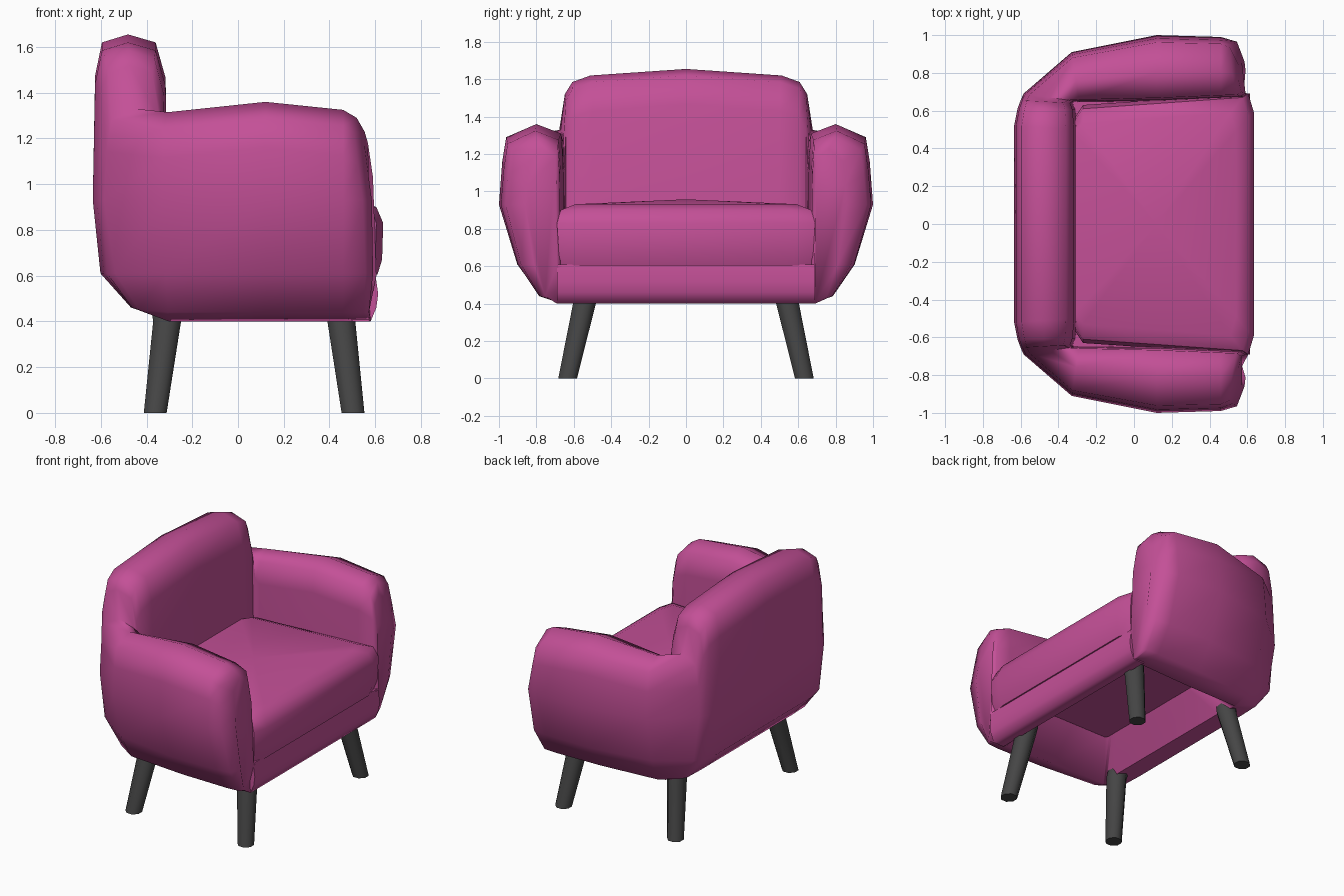
import bpy, bmesh, math
from mathutils import Vector

if "Cube" in bpy.data.objects:
    bpy.data.objects.remove(bpy.data.objects["Cube"])


def material(name, rgb):
    m = bpy.data.materials.new(name)
    m.diffuse_color = (*rgb, 1)
    m.use_nodes = True
    m.node_tree.nodes["Principled BSDF"].inputs["Base Color"].default_value = m.diffuse_color
    return m


PINK = material("pink fabric", (0.55, 0.08, 0.31))
DARK = material("dark grey legs", (0.06, 0.06, 0.06))


def loft(name, rings, mat, angle=50, top=None):
    """Skin closed rings of points, capping both ends (top: optional apex)."""
    bm = bmesh.new()
    vr = [[bm.verts.new(p) for p in r] for r in rings]
    n = len(vr[0])
    for a, b in zip(vr, vr[1:]):
        for i in range(n):
            j = (i + 1) % n
            bm.faces.new((a[i], a[j], b[j], b[i]))
    bm.faces.new(vr[0][::-1])
    if top:
        apex = bm.verts.new(top)
        for i in range(n):
            bm.faces.new((vr[-1][i], vr[-1][(i + 1) % n], apex))
    else:
        bm.faces.new(vr[-1])
    bmesh.ops.remove_doubles(bm, verts=bm.verts, dist=0.0005)
    bmesh.ops.recalc_face_normals(bm, faces=bm.faces)
    me = bpy.data.meshes.new(name)
    bm.to_mesh(me)
    bm.free()
    ob = bpy.data.objects.new(name, me)
    bpy.context.collection.objects.link(ob)
    me.materials.append(mat)
    bpy.context.view_layer.objects.active = ob
    ob.select_set(True)
    bpy.ops.object.shade_smooth_by_angle(angle=math.radians(angle))
    ob.select_set(False)
    return ob


# U-shaped shell: cross-sections from the front of one arm round the back.
# (t across thickness, z, 1 if z is measured down from the top)
ARM = [(1, .40, 0), (.63, .44, 0), (.28, .61, 0), (0, .93, 0), (.05, .2, 1),
       (.11, .07, 1), (.57, 0, 1), (.95, .05, 1), (.98, .2, 1), (1, .6, 0)]
BACK = [(1.08, .40, 0), (.5, .46, 0), (.1, .61, 0), (0, .93, 0), (.03, .18, 1),
        (.12, .035, 1), (.46, 0, 1), (.82, .035, 1), (.95, .19, 1), (1, .6, 0)]
# outer point, inner point, underside ledge point, top height, blend, lean
STATIONS = [
    ((.585, .86), (.605, .69), (.58, .45), 1.23, 0, .05),
    ((.545, .965), (.59, .67), (.56, .45), 1.29, 0, .05),
    ((.460, .99), (.460, .665), (.46, .45), 1.325, 0, 0),
    ((.120, 1.0), (.120, .65), (.12, .45), 1.36, 0, 0),
    ((-.33, .91), (-.29, .645), (-.14, .45), 1.315, 0, 0),
    ((-.585, .69), (-.31, .65), (-.15, .43), 1.33, .6, 0),
    ((-.60, .655), (-.325, .64), (-.15, .42), 1.52, 1, 0),
    ((-.617, .61), (-.31, .605), (-.15, .40), 1.585, 1, 0),
    ((-.635, .52), (-.30, .50), (-.15, .36), 1.62, 1, 0),
    ((-.635, 0), (-.30, 0), (-.15, 0), 1.655, 1, 0),
]


def section(o, i, ledge, top, k, lean):
    o, i = Vector(o), Vector(i)
    pts = []
    for (ta, za, rel), (tb, zb, _) in zip(ARM, BACK):
        z = za + (zb - za) * k
        z = top - z if rel else z
        p = o.lerp(i, ta + (tb - ta) * k)
        tuck = .025 if lean and z < .45 else 0
        pts.append((p.x - tuck - lean * max(0, z - .93) / .35, p.y, z))
    return pts + [(*ledge, .6)]


half = [section(*s) for s in STATIONS]
other = [[(x, -y, z) for x, y, z in r] for r in half[-2::-1]]
loft("arm_and_back_shell", half + other, PINK, 75)

# Front rail under the cushion
rail = [(.42, .61), (.60, .61), (.613, .52), (.605, .46), (.58, .40), (.50, .40)]
loft("front_rail", [[(x, y, z) for x, z in rail] for y in (-.69, .69)], PINK, 75)


# Seat cushion: stacked chamfered rings with a crowned top
def cushion_ring(z, xf, y):
    xb = -.31
    side = [(xb, y - .12), (xb + .04, y - .06), (xf - .03, y), (xf, y - .1)]
    return [(a, b, z) for a, b in side] + [(a, -b, z) for a, b in side[::-1]]


loft("seat_cushion", [cushion_ring(*r) for r in (
    (.605, .61, .67), (.67, .63, .68), (.83, .635, .69),
    (.90, .605, .67), (.932, .54, .59))], PINK, 50, top=(.12, 0, .958))

# Splayed tapered legs
for name, xb, xt in (("front", .503, .452), ("rear", -.362, -.31)):
    for side, s in (("left", -1), ("right", 1)):
        rings = []
        for x, y, z, r in ((xb, .633, 0, .054), (xt, .543, .4, .066), (xt - .012, .52, .5, .068)):
            rings.append([(x + r * math.cos(a * math.pi / 4 + math.pi / 8),
                           s * y + r * math.sin(a * math.pi / 4 + math.pi / 8), z)
                          for a in range(8)])
        loft(f"{name}_leg_{side}", rings, DARK, 50)
